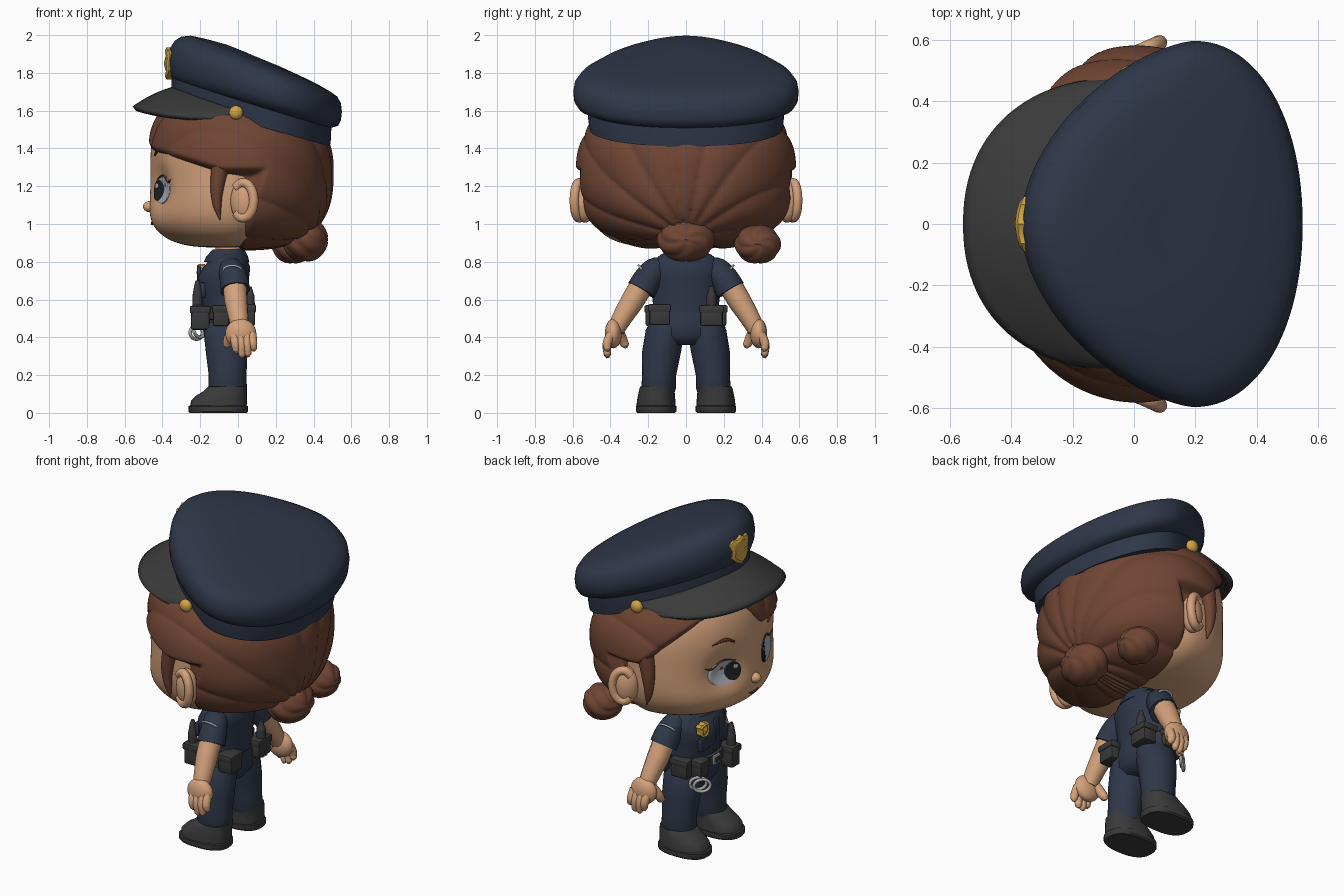
import bpy, bmesh, math
from math import sin, cos, pi, atan2

if "Cube" in bpy.data.objects:
    bpy.data.objects.remove(bpy.data.objects["Cube"])


def material(name, *rgb):
    m = bpy.data.materials.new(name)
    m.use_nodes = True
    m.diffuse_color = (*rgb, 1)
    m.node_tree.nodes["Principled BSDF"].inputs["Base Color"].default_value = (*rgb, 1)
    return m


NAVY = material("navy cloth", .028, .038, .065)
DARK = material("dark leather", .042, .042, .042)
SKIN = material("skin", .66, .36, .2)
HAIR = material("brown hair", .16, .06, .034)
BROW = material("brow brown", .09, .03, .016)
GOLD = material("gold", .64, .38, .06)
WHITE = material("eye white", .42, .47, .52)
PUPIL = material("pupil black", .014, .015, .017)
SILVER = material("silver", .42, .42, .44)


def finish(name, bm, mat, angle=40):
    bmesh.ops.recalc_face_normals(bm, faces=bm.faces[:])
    me = bpy.data.meshes.new(name)
    bm.to_mesh(me)
    bm.free()
    me.materials.append(mat)
    ob = bpy.data.objects.new(name, me)
    bpy.context.collection.objects.link(ob)
    bpy.ops.object.select_all(action='DESELECT')
    ob.select_set(True)
    bpy.context.view_layer.objects.active = ob
    bpy.ops.object.shade_smooth_by_angle(angle=math.radians(angle))
    return ob


def skin_rings(name, rings, mat, closed=True, caps=True, angle=40):
    """Join rings of points into a surface."""
    bm = bmesh.new()
    rows = [[bm.verts.new(p) for p in ring] for ring in rings]
    n = len(rows[0])
    for a, b in zip(rows, rows[1:]):
        for i in range(n if closed else n - 1):
            j = (i + 1) % n
            bm.faces.new((a[i], a[j], b[j], b[i]))
    if caps:
        bm.faces.new(rows[0])
        bm.faces.new(rows[-1])
    return finish(name, bm, mat, angle)


def column(name, rings, mat, side=1, n=32, power=1.0, angle=40):
    """Stack of ellipses: z, centre x, centre y, radius x, radius y."""
    def pw(v):
        return math.copysign(abs(v) ** power, v)
    return skin_rings(name, [[(cx + rx * pw(cos(2 * pi * i / n)),
                               side * cy + ry * pw(sin(2 * pi * i / n)), z)
                              for i in range(n)] for z, cx, cy, rx, ry in rings], mat, angle=angle)


def ball(name, centre, radii, mat, shape=None, u=32, v=20, turn=0):
    bm = bmesh.new()
    bmesh.ops.create_uvsphere(bm, u_segments=u, v_segments=v, radius=1)
    for w in bm.verts:
        k = shape(w.co) if shape else 1
        w.co = [k * w.co[i] * radii[i] for i in range(3)]
    ob = finish(name, bm, mat, 60)
    ob.location = centre
    ob.rotation_euler.z = turn


def box(name, centre, size, mat, bevel=.012):
    bm = bmesh.new()
    bmesh.ops.create_cube(bm, size=1)
    for w in bm.verts:
        w.co = [centre[i] + w.co[i] * size[i] for i in range(3)]
    bmesh.ops.bevel(bm, geom=bm.edges[:], offset=bevel, segments=2, affect='EDGES', profile=.5)
    finish(name, bm, mat)


def tube(name, pts, mat, side=1):
    """Smooth tapered tube through x, y, z, radius points."""
    cu = bpy.data.curves.new(name, 'CURVE')
    cu.dimensions, cu.bevel_depth, cu.bevel_resolution = '3D', 1, 4
    cu.use_fill_caps = True
    sp = cu.splines.new('BEZIER')
    sp.bezier_points.add(len(pts) - 1)
    for b, (x, y, z, r) in zip(sp.bezier_points, pts):
        b.co, b.radius = (x, side * y, z), r
        b.handle_left_type = b.handle_right_type = 'AUTO'
    sp.resolution_u = 8
    cu.materials.append(mat)
    bpy.context.collection.objects.link(bpy.data.objects.new(name, cu))


def smooth(t):
    t = min(1, max(0, t))
    return t * t * (3 - 2 * t)


# Head and hair share one rounded form that is taller at the front
ZC, TOP = 1.28, 2.6
HX, HA, HB, HC, HN = -.02, .445, .525, .405, 3.7


def rounded_form(name, cx, radii, power, mat, rule):
    bm = bmesh.new()
    bmesh.ops.create_uvsphere(bm, u_segments=220, v_segments=140, radius=1)
    for w in bm.verts:
        d = w.co
        p = TOP if d.z > 0 else power
        k = (math.hypot(d.x, d.y) ** p + abs(d.z) ** p) ** (-1 / p)
        x, y, z = cx + k * d.x * radii[0], k * d.y * radii[1], k * d.z * radii[2]
        if z > 0:
            z *= 1 - .35 * x
        s = rule(x, y, z + ZC)
        w.co = (cx + (x - cx) * s, y * s, ZC + z * s)
    return finish(name, bm, mat, 70)


def sculpt(y, z):
    """Eye sockets pushed in and cheeks pushed out."""
    eye = math.exp(-((abs(y) - .21) ** 2 + (z - 1.19) ** 2) / .013)
    return .05 * eye - .02 * math.exp(-(z - 1.0) ** 2 / .014)


def hair_rule(x, y, z):
    slope = .3 + .65 * smooth((y + .1) / .25)
    front = z - (1.28 - slope * min(x + .08, 0))
    rear = x - (.02 + .3 * (z - .92))
    grow = smooth(max(front, rear) / .06 + .6)
    strand = abs(sin(8 * atan2(y, z - .93) + 3 * x))
    return .89 + grow * (.09 + .033 * strand ** .6)


head = rounded_form("head", HX, (HA, HB, HC), HN, SKIN,
                    lambda x, y, z: 1 - .1 * smooth((x + .05) / .3))
for w in head.data.vertices:
    w.co.x += sculpt(w.co.y, w.co.z) * smooth((-w.co.x - .1) / .2)
rounded_form("hair", .01, (.49, .575, .415), 2.7, HAIR, hair_rule)


def face_point(y, z, lift=0):
    p = TOP if z > ZC else HN
    h = (z - ZC) / HC / (1.15 if z > ZC else 1)
    q = max(0, (1 - abs(h) ** p) ** (2 / p) - (y / HB) ** 2)
    return (HX - HA * math.sqrt(q) - lift + sculpt(y, z), y, z)


def face_patch(name, cy, cz, ry, rz, lift, mat):
    rings = [[face_point(cy + k * ry * cos(a * pi / 16), cz + k * rz * sin(a * pi / 16),
                         lift if k < 1 else -.01) for a in range(32)]
             for k in (.02, .25, .5, .75, .97, 1)]
    skin_rings(name, rings, mat, angle=80)


def face_line(name, pts, mat):
    tube(name, [(*face_point(y, z, .003), r) for y, z, r in pts], mat)


# Facial features, ears and sideburns, one of each per side
for s, tag in ((-1, "left"), (1, "right")):
    face_patch(tag + "_eye", s * .205, 1.18, .1, .073, .005, WHITE)
    face_patch(tag + "_pupil", s * .148, 1.178, .044, .056, .009, PUPIL)
    face_patch(tag + "_eye_glint", s * .134, 1.203, .011, .013, .012, WHITE)
    face_line(tag + "_lashes", [(s * .13, 1.238, .002), (s * .21, 1.256, .005),
                                (s * .285, 1.222, .006), (s * .325, 1.235, .002)], BROW)
    face_line(tag + "_brow", [(s * .16, 1.365, .005), (s * .22, 1.392, .011),
                              (s * .295, 1.375, .003)], BROW)
    ball(tag + "_ear", (.03, s * .535, 1.12), (.072, .055, .113), SKIN, turn=s * .4)
    rim = [(.055 * cos(a) + .028, .566 + .025 * cos(a), 1.125 + .093 * sin(a), .025)
           for a in [pi * (i / 6 - .75) for i in range(10)]]
    tube(tag + "_ear_rim", rim, SKIN, s)
    tube(tag + "_sideburn", [(-.09, .515, 1.32, .05), (-.11, .52, 1.2, .038),
                             (-.11, .518, 1.1, .024), (-.095, .515, 1.02, .003)], HAIR, s)
ball("nose", (-.465, 0, 1.092), (.038, .033, .03), SKIN)
face_line("mouth", [(-.04, 1.01, .003), (0, 1.0, .007), (.04, 1.01, .003)], BROW)


# Hair buns with wound strands
def wound(d):
    return .96 + .07 * abs(sin(3 * atan2(d.y, d.z) + 3 * d.x))


ball("back_bun", (.355, 0, .918), (.12, .15, .117), HAIR, wound, 64, 40)
ball("side_bun", (.29, .38, .893), (.11, .12, .102), HAIR, wound, 64, 40)


# Cap: egg-shaped tilted rings given by front x, back x, half width, front z, back z
def egg(xf, xb, w, zf, zb, n=96):
    xm, ring = xf + .615 * (xb - xf), []
    for i in range(n):
        c, q = cos(2 * pi * i / n), sin(2 * pi * i / n)
        if c < 0:
            x, y = xm - (xm - xf) * abs(c) ** 1.33, math.copysign(abs(q) ** 1.1, q)
        else:
            x, y = xm + (xb - xm) * c ** .95, math.copysign(abs(q) ** .95, q)
        ring.append((x, w * y, zf + (zb - zf) * (x - xf) / (xb - xf)))
    return ring


skin_rings("cap_band", [egg(*r) for r in (
    (-.35, .487, .51, 1.65, 1.41), (-.355, .492, .517, 1.70, 1.45),
    (-.35, .495, .522, 1.78, 1.53))], NAVY)
skin_rings("cap_crown", [egg(*r) for r in (
    (-.33, .48, .51, 1.75, 1.505), (-.355, .53, .57, 1.78, 1.52), (-.367, .545, .592, 1.82, 1.55),
    (-.37, .55, .597, 1.87, 1.595), (-.36, .545, .588, 1.93, 1.64), (-.335, .525, .56, 1.97, 1.675),
    (-.30, .49, .51, 1.992, 1.70), (-.25, .43, .44, 1.997, 1.735), (-.17, .35, .34, 1.98, 1.775),
    (-.06, .22, .18, 1.95, 1.835), (.04, .08, .03, 1.91, 1.89))], NAVY, angle=60)

# Peak: sheet from inside the band out to a blunt curved edge
peak = []
for k in range(9):
    f, row = k / 8, []
    for i in range(49):
        a = pi * (i / 48 - .5)
        y = math.copysign(abs(sin(a)) ** .9, a)
        band = (1 - (.9 * abs(y)) ** 1.82) ** .665
        x_in, x_out = .18 - .515 * band, -.07 - .48 * cos(a) ** .9
        z_in, z_out = 1.715 - .125 * y * y, 1.612 - .06 * y * y
        row.append((x_in + (x_out - x_in) * f, .46 * y, z_in + (z_out - z_in) * f + .012 * sin(pi * f)))
    peak.append(row)
ob = skin_rings("cap_peak", peak, DARK, closed=False, caps=False)
mod = ob.modifiers.new("thickness", 'SOLIDIFY')
mod.thickness, mod.offset = .028, 0


def shield(name, x0, cy, cz, w, h, bend):
    half = [(0, -1), (.45, -.8), (.85, -.4), (.8, .1), (1, .55), (.7, .85), (.35, .8), (0, 1)]
    pts = half + [(-y, z) for y, z in half[-2:0:-1]]
    skin_rings(name, [[(x0 + bend * (k * y * w) ** 2 - d, cy + k * y * w, cz + k * z * h)
                       for y, z in pts] for k, d in ((1, -.02), (1, .012), (.8, .02), (.55, .014), (.1, .024))], GOLD)


shield("cap_badge", -.367, 0, 1.85, .09, .085, 2.5)
for s, tag in ((-1, "left"), (1, "right")):
    ball(tag + "_cap_button", (-.01, s * .49, 1.59), (.037, .028, .037), GOLD)

# Torso, neck and collar
column("neck", [(.78, -.05, 0, .07, .08), (.92, -.05, 0, .07, .08)], SKIN)
column("shirt", [(.5, -.067, 0, .115, .18), (.58, -.072, 0, .12, .175), (.66, -.08, 0, .134, .185),
                 (.72, -.077, 0, .136, .195), (.77, -.06, 0, .125, .195), (.81, -.05, 0, .1, .17),
                 (.84, -.05, 0, .085, .13)], NAVY, angle=60)
column("collar", [(.80, -.06, 0, .12, .15), (.825, -.058, 0, .112, .14),
                  (.865, -.05, 0, .085, .1), (.86, -.05, 0, .075, .09)], NAVY)
box("shirt_placket", (-.207, 0, .68), (.02, .035, .2), NAVY, .005)
for s, tag in ((-1, "left"), (1, "right")):
    box(tag + "_chest_pocket", (-.188, s * .095, .65), (.03, .08, .08), NAVY, .008)
shield("chest_badge", -.196, .112, .742, .044, .046, 1)

# Trousers, shoes, sleeves, arms and hands
column("trouser_seat", [(.36, -.06, 0, .08, .1), (.41, -.06, 0, .115, .19),
                        (.47, -.065, 0, .12, .2), (.53, -.065, 0, .115, .185)], NAVY, angle=60)
for s, tag in ((-1, "left"), (1, "right")):
    column(tag + "_trouser_leg", [(.11, -.055, .145, .095, .085), (.13, -.055, .145, .102, .092),
           (.2, -.055, .142, .1, .09), (.32, -.06, .13, .11, .103), (.44, -.065, .11, .118, .103),
           (.48, -.065, .1, .11, .09)], NAVY, s, angle=60)
    column(tag + "_shoe_sole", [(0, -.105, .158, .152, .1), (.008, -.105, .158, .157, .107),
           (.035, -.105, .158, .157, .107), (.04, -.105, .158, .147, .1)], DARK, s, power=.8)
    column(tag + "_shoe", [(.03, -.105, .158, .15, .104), (.065, -.1, .158, .148, .102),
           (.09, -.088, .157, .135, .098), (.115, -.068, .155, .115, .095),
           (.14, -.055, .15, .102, .092)], DARK, s, power=.85, angle=70)
    tube(tag + "_sleeve", [(-.045, .12, .775, .055), (-.035, .165, .752, .07),
                           (-.022, .205, .705, .077), (-.015, .237, .65, .081)], NAVY, s)
    patch = [(-.03 - .05 * cos(a), .228 + .022 * sin(a), .752 + .028 * sin(a), .006)
             for a in [pi * i / 6 for i in range(7)]]
    tube(tag + "_sleeve_trim", patch, WHITE, s)
    tube(tag + "_arm", [(-.018, .225, .69, .064), (-.01, .285, .59, .062),
                        (.003, .34, .5, .053), (.01, .372, .44, .046)], SKIN, s)
    ball(tag + "_palm", (.015, s * .385, .42), (.082, .045, .078), SKIN)
    for i in range(4):
        x, low = -.02 + .031 * i, (.315, .29, .295, .325)[i]
        tube(tag + "_finger_" + str(i + 1), [(x, .395, .42, .026), (x + .006, .418, .365, .024),
             (x + .01, .416, low + .015, .019), (x + .01, .414, low, .006)], SKIN, s)
    tube(tag + "_thumb", [(-.02, .365, .44, .034), (-.05, .338, .39, .028),
                          (-.058, .322, .358, .022), (-.058, .317, .342, .006)], SKIN, s)

# Duty belt and its gear, the shirt covering the belt at the back
column("belt", [(.492, -.08, 0, .11, .18), (.497, -.08, 0, .122, .197),
                (.555, -.082, 0, .122, .193), (.56, -.082, 0, .11, .175)], DARK)
box("belt_buckle", (-.203, 0, .525), (.02, .065, .055), SILVER, .006)
box("buckle_centre", (-.211, 0, .525), (.016, .04, .03), DARK, .004)
for name, c, size in (
        ("radio_pouch", (-.2, -.13, .505), (.1, .08, .13)),
        ("front_pouch", (-.185, .13, .515), (.07, .08, .1)),
        ("left_side_pouch", (-.09, -.185, .515), (.085, .06, .11)),
        ("right_side_pouch", (-.1, .185, .515), (.11, .06, .11)),
        ("left_back_pouch", (.045, -.14, .52), (.09, .11, .11)),
        ("right_back_pouch", (.045, .135, .515), (.09, .12, .11))):
    box(name, c, size, DARK)
    box(name + "_flap", (c[0], c[1], c[2] + size[2] * .32), (size[0] + .01, size[1] + .01, .04), DARK, .008)
for name, x, y, top in (("front_radio", -.215, -.13, .70), ("back_baton", .062, .135, .67)):
    tube(name, [(x, y, .52, .028), (x, y, .62, .026), (x, y, top - .03, .018), (x, y, top, .01)], DARK)
for i in range(2):
    ring = [(-.2 - .02 * i + .033 * cos(a), .17 - .01 * i + .033 * cos(a), .438 - .012 * i + .036 * sin(a), .009)
            for a in [2 * pi * k / 10 for k in range(11)]]
    tube("handcuff_" + str(i + 1), ring, SILVER)
